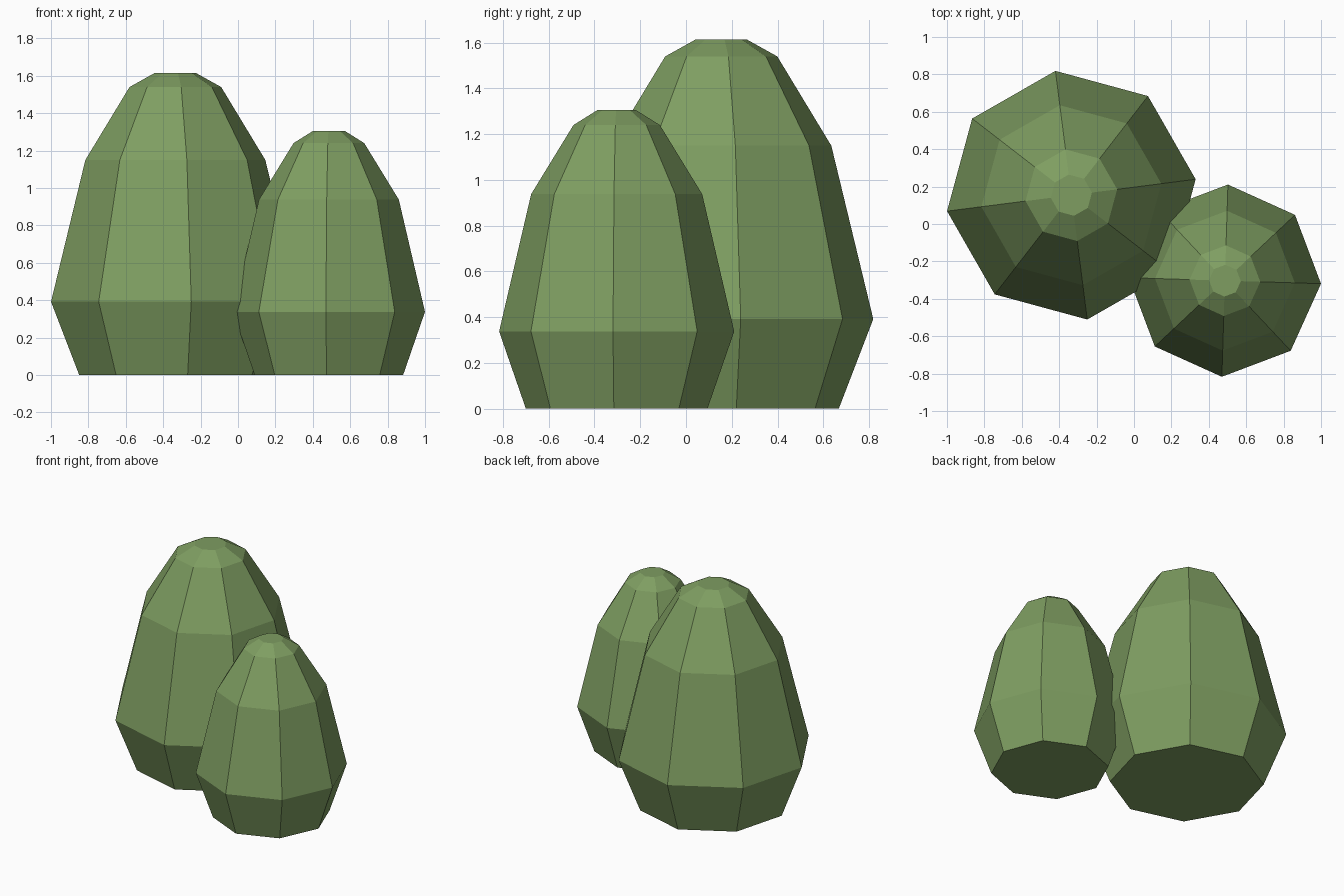
import bpy, bmesh
from math import cos, sin, pi, radians

if "Cube" in bpy.data.objects:
    bpy.data.objects.remove(bpy.data.objects["Cube"])

leaf = bpy.data.materials.new("leaf_green")
leaf.diffuse_color = (0.21, 0.34, 0.12, 1)
leaf.use_nodes = True
leaf.node_tree.nodes["Principled BSDF"].inputs["Base Color"].default_value = leaf.diffuse_color
SIDES = 8


def bush(name, cx, cy, turn, profile):
    """Faceted bush: stacked octagon rings given as (radius, height)."""
    bm = bmesh.new()
    angles = [radians(turn) + 2 * pi * i / SIDES for i in range(SIDES)]
    rings = [[bm.verts.new((r * cos(a), r * sin(a), z)) for a in angles]
             for r, z in profile]
    for low, high in zip(rings, rings[1:]):
        for i in range(SIDES):
            j = (i + 1) % SIDES
            bm.faces.new((low[i], low[j], high[j], high[i]))
    # Flat base and crown
    bm.faces.new(rings[0][::-1])
    bm.faces.new(rings[-1])
    mesh = bpy.data.meshes.new(name)
    bm.to_mesh(mesh)
    bm.free()
    mesh.materials.append(leaf)
    obj = bpy.data.objects.new(name, mesh)
    obj.location = (cx, cy, 0)
    bpy.context.collection.objects.link(obj)


# Tall bush at the back left
bush("large_bush", -0.335, 0.154, 7.3,
     [(0.518, 0), (0.67, 0.392), (0.485, 1.15), (0.247, 1.54), (0.111, 1.615)])

# Shorter bush at the front right
bush("small_bush", 0.486, -0.303, -1.8,
     [(0.397, 0), (0.514, 0.338), (0.374, 0.938), (0.189, 1.24), (0.085, 1.305)])
